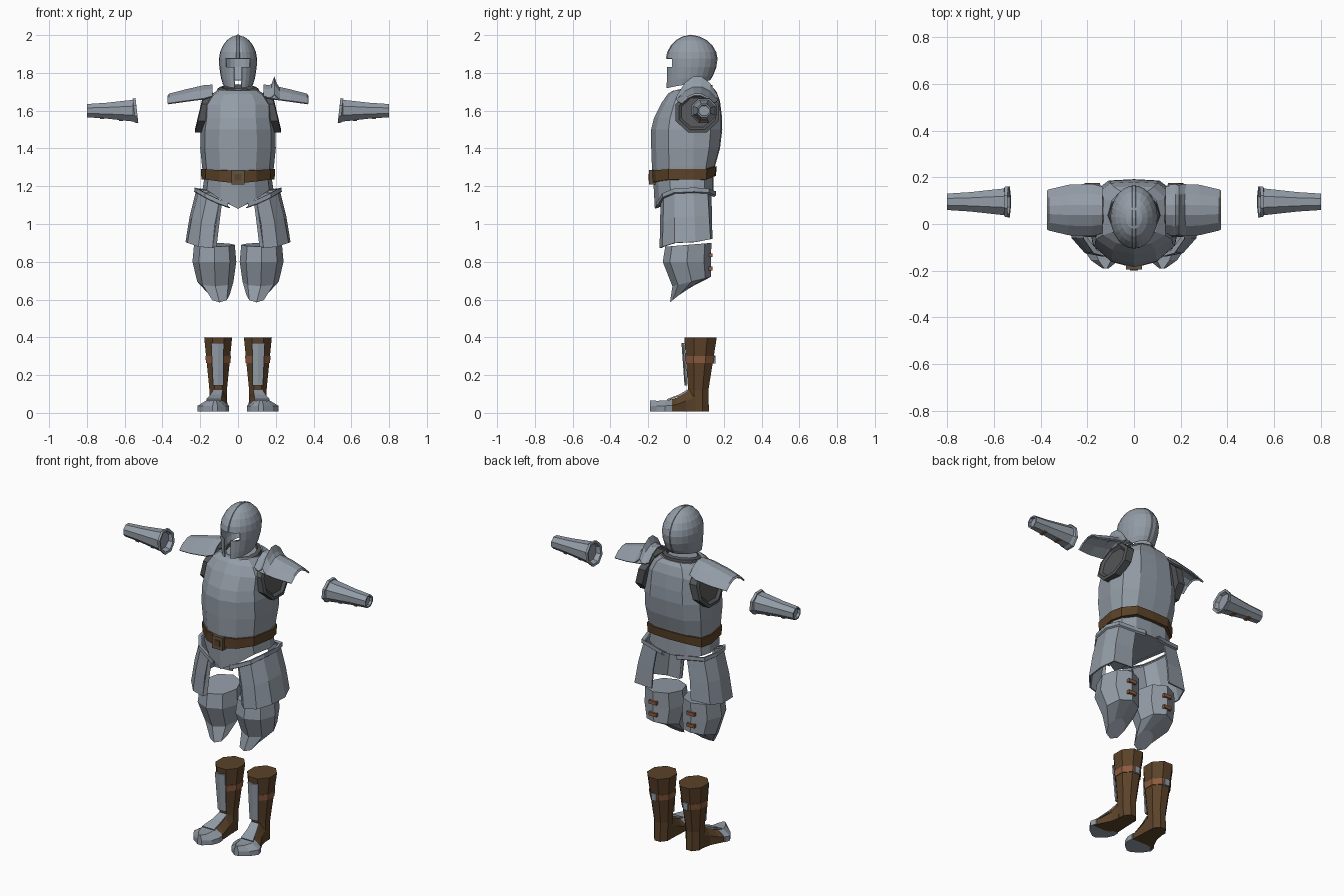
import bpy, bmesh, math
from mathutils import Vector

if "Cube" in bpy.data.objects:
    bpy.data.objects.remove(bpy.data.objects["Cube"])


def material(name, rgb):
    m = bpy.data.materials.new(name)
    m.diffuse_color = (*rgb, 1)
    m.use_nodes = True
    m.node_tree.nodes["Principled BSDF"].inputs["Base Color"].default_value = m.diffuse_color
    return m


STEEL = material("steel", (0.29, 0.33, 0.38))
DARK = material("dark_lining", (0.085, 0.088, 0.092))
LEATHER = material("brown_leather", (0.105, 0.055, 0.022))
STRAP = material("copper_strap", (0.26, 0.105, 0.05))
BUCKLE = material("bronze_buckle", (0.12, 0.085, 0.055))


def finish(name, bm, mat, mirror=False, thick=0):
    bmesh.ops.recalc_face_normals(bm, faces=bm.faces)
    me = bpy.data.meshes.new(name)
    bm.to_mesh(me)
    bm.free()
    me.materials.append(mat)
    ob = bpy.data.objects.new(name, me)
    bpy.context.collection.objects.link(ob)
    if thick:
        s = ob.modifiers.new("thickness", 'SOLIDIFY')
        s.thickness = thick
    if mirror:
        ob.modifiers.new("mirror", 'MIRROR').use_mirror_merge = False
    return ob


def loft(name, rings, mat, closed=True, caps=(True, True), mirror=False, thick=0, skip=None):
    """Join rows of points with faces; skip(i, j) leaves openings."""
    bm = bmesh.new()
    vs = [[bm.verts.new(p) for p in r] for r in rings]
    n = len(rings[0])
    for i in range(len(rings) - 1):
        for j in range(n if closed else n - 1):
            if skip and skip(i, j):
                continue
            k = (j + 1) % n
            bm.faces.new((vs[i][j], vs[i][k], vs[i + 1][k], vs[i + 1][j]))
    if closed and caps[0]:
        bm.faces.new(vs[0][::-1])
    if closed and caps[1]:
        bm.faces.new(vs[-1])
    return finish(name, bm, mat, mirror, thick)


def box(name, x, y, z, mat, mirror=False):
    rings = [[(x[0], y[0], h), (x[1], y[0], h), (x[1], y[1], h), (x[0], y[1], h)] for h in z]
    return loft(name, rings, mat, mirror=mirror)


def oval(cx, cy, rx, ry, zf, zb, n=8, angles=None):
    """Horizontal ring starting at the front, height running from zf to zb."""
    angles = angles or [2 * math.pi * i / n for i in range(n)]
    return [(cx + rx * math.sin(a), cy - ry * math.cos(a),
             zf + (zb - zf) * (1 - math.cos(a)) / 2) for a in angles]


# Helmet: domed shell with a T-shaped face opening
half = [13, 27, 40, 57, 74, 90, 107, 123, 139, 155, 170]
angles = [math.radians(a) for a in half] + [math.radians(360 - a) for a in reversed(half)]
rows = [(1.72, 1.76, .080, .010, .115), (1.76, 1.785, .090, .018, .123), (1.83, 1.83, .099, .027, .132),
        (1.875, 1.875, .101, .030, .135), (1.91, 1.91, .095, .030, .128), (1.945, 1.945, .080, .030, .108),
        (1.972, 1.972, .059, .028, .080), (1.99, 1.99, .035, .026, .046), (1.997, 1.997, .012, .025, .016)]
count = len(angles)


def face_opening(i, j):
    stem = j == count - 1
    bar = j < 2 or j >= count - 3
    return (i < 2 and stem) or (i == 2 and bar)


loft("helmet", [oval(0, cy, rx, ry, zf, zb, angles=angles) for zf, zb, rx, cy, ry in rows],
     STEEL, caps=(False, True), thick=0.006, skip=face_opening)

# Raised crest running over the helmet from brow to nape
path = [(cy - ry, zf) for zf, zb, rx, cy, ry in rows[3:]] + [(.025, 2.0)]
path += [(cy + ry, zb) for zf, zb, rx, cy, ry in reversed(rows)]
mid = Vector((.03, 1.86))
crest = []
for y, z in path:
    d = (Vector((y, z)) - mid).normalized()
    a, b = Vector((y, z)) - d * .006, Vector((y, z)) + d * .002
    crest.append([(-.011, *a), (-.006, *b), (.006, *b), (.011, *a)])
loft("helmet_crest", crest, STEEL)


# Breastplate with a pointed centre ridge and a V-shaped lower edge
def torso_ring(zf, zs, zb, w, yf, yb, grow=0):
    w, yf, yb = w + grow, yf - grow, yb + grow
    side = [(0, yf, zf), (.5 * w, yf * .86, zf * .5 + zs * .5), (.88 * w, yf * .5, zs),
            (w, .04, zs), (.92 * w, yb * .68, zs), (.55 * w, yb * .97, zb), (0, yb, zb)]
    return side + [(-x, y, z) for x, y, z in side[-2:0:-1]]


loft("breastplate", [torso_ring(*r) for r in [
    (1.08, 1.18, 1.16, .188, -.165, .145), (1.21, 1.235, 1.25, .180, -.172, .145),
    (1.29, 1.30, 1.31, .190, -.180, .155), (1.40, 1.40, 1.40, .200, -.184, .180),
    (1.50, 1.50, 1.50, .198, -.185, .192), (1.56, 1.56, 1.57, .188, -.170, .190),
    (1.64, 1.63, 1.65, .185, -.130, .180), (1.69, 1.68, 1.70, .150, -.095, .162),
    (1.705, 1.71, 1.72, .105, -.070, .145)]], STEEL)

# Collar
loft("collar", [oval(0, .035, .120, .110, 1.675, 1.70, 12), oval(0, .035, .108, .105, 1.70, 1.735, 12),
                oval(0, .035, .088, .085, 1.71, 1.74, 12), oval(0, .035, .080, .080, 1.68, 1.70, 12)],
     DARK)


# Armholes: flared rims with a sunken centre
def armhole_ring(r, dx):
    pts = []
    for i in range(8):
        a = math.pi * (i + .5) / 4
        z = 1.59 + r * .92 * math.sin(a)
        pts.append((.185 + .24 * (1.68 - z) + dx, .06 + r * math.cos(a), z))
    return pts


loft("armhole", [armhole_ring(.125, -.05), armhole_ring(.125, -.005), armhole_ring(.105, 0),
                 armhole_ring(.09, -.012)], DARK, mirror=True)

# Belt, buckle
belt = [(1.215, 1.235, 1.255, .186, -.176, .150), (1.28, 1.29, 1.305, .188, -.180, .155)]
loft("belt", [torso_ring(*r, grow=.008) for r in belt], LEATHER)
box("belt_buckle", (-.035, .035), (-.195, -.16), (1.21, 1.285), BUCKLE)
box("buckle_plate", (-.018, .018), (-.199, -.17), (1.23, 1.265), LEATHER)


# Pauldrons: arched sheets sloping outward
def arch(x, top, drop, w, cy=.06):
    return [(x, cy + w * t, top - drop * h)
            for t, h in ((-1, 1), (-.62, .35), (-.2, 0), (.2, 0), (.62, .35), (1, 1))]


loft("pauldron", [arch(.135, 1.738, .06, .10), arch(.18, 1.735, .07, .112),
                  arch(.28, 1.712, .06, .108), arch(.365, 1.69, .05, .088), arch(.372, 1.68, .042, .084)],
     STEEL, closed=False, mirror=True, thick=.008)
loft("pauldron_guard", [arch(.222, 1.72, .06, .112), arch(.205, 1.745, .07, .11),
                        arch(.192, 1.782, .095, .105), arch(.178, 1.742, .07, .11), arch(.150, 1.728, .06, .108)],
     STEEL, closed=False, thick=.006)


# Vambraces: tapered eight-sided sleeves with a flared cuff
def sleeve(x, r, lean=0):
    return [(x + lean * math.sin(a), .095 + r * math.cos(a), 1.6 + r * math.sin(a))
            for a in (math.pi * (i + .5) / 4 for i in range(8))]


loft("vambrace", [sleeve(.56, .05), sleeve(.538, .058, .008), sleeve(.535, .072, .008), sleeve(.55, .07, .008),
                  sleeve(.556, .062), sleeve(.70, .045), sleeve(.80, .038), sleeve(.80, .03),
                  sleeve(.785, .028)], STEEL, mirror=True)
for x in (.61, .71):
    box("vambrace_strap", (x, x + .02), (.075, .115), (1.546 + (x - .61) * .1, 1.57), STRAP, True)

# Tassets: flared plates wrapped around the outside of each hip
top = [(.10, -.135, 1.115), (.165, -.118, 1.145), (.208, -.06, 1.17), (.222, .04, 1.175),
       (.20, .115, 1.17), (.10, .135, 1.16)]
bottom = [(.135, -.14, .872), (.21, -.125, .88), (.268, -.06, .90), (.278, .05, .905),
          (.25, .13, .92), (.13, .14, .92)]
middle = [tuple((a + b) / 2 + o for a, b, o in zip(p, q, (.006, 0, 0))) for p, q in zip(top, bottom)]
loft("tasset", [top, middle, bottom], STEEL, closed=False, mirror=True, thick=.008)
loft("tasset_inner_flange", [[(.10, -.135, 1.115), (.135, -.14, .872)],
                             [(.086, -.125, 1.105), (.113, -.128, .885)]],
     STEEL, closed=False, mirror=True, thick=.006)
rim = [(.045, -.150, 1.095)] + top + [(.04, .15, 1.155)]
loft("tasset_rim", [[(x * 1.0 + dx, y * s, z + dz) for x, y, z in rim]
                    for dx, s, dz in ((-.008, .96, .012), (.008, 1.06, .018), (.010, 1.06, -.004), (0, .99, -.012))],
     STEEL, closed=False, mirror=True, thick=.006)

# Knee guards with straps behind
loft("knee_guard", [oval(.125, .012, .108, .122, .88, .90), oval(.125, .005, .116, .128, .80, .80),
                    oval(.12, .03, .096, .102, .67, .72), oval(.098, -.035, .054, .05, .585, .665)],
     STEEL, mirror=True)
for z in (.755, .825):
    box("knee_strap", (.10, .15), (.11, .139), (z, z + .02), STRAP, True)


# Boots: shaft, strap, foot, toe cap and shin plate
def shaft(z, grow=0):
    t = max(0, (z - .12) / .28)
    rx, ry = (.05 + .03 * t, .058 + .035 * t) if z > .1 else (.048, .061)
    return oval(.105, .065 + .012 * t, rx + grow, ry + grow, z, z, 8,
                [math.pi * (i + .5) / 4 for i in range(8)])


loft("boot_shaft", [shaft(z) for z in (.008, .12, .26, .40)], LEATHER, mirror=True)
loft("boot_strap", [shaft(.265, .004), shaft(.30, .004)], STRAP, mirror=True)
box("boot_strap_buckle", (.09, .12), (.13, .155), (.262, .303), STEEL, True)


def foot(y, x0, x1, h, grow=0):
    c, w = (x0 + x1) / 2, (x1 - x0) / 2 + grow
    return [(c - w, y, .008), (c + w, y, .008), (c + w, y, h * .55 + grow),
            (c + w * .45, y, h + grow), (c - w * .45, y, h + grow), (c - w, y, h * .55 + grow)]


loft("boot_foot", [foot(.05, .06, .15, .15), foot(0, .058, .16, .115), foot(-.05, .055, .185, .08),
                   foot(-.10, .055, .21, .065)], LEATHER, mirror=True)
loft("toe_cap", [foot(-.075, .053, .20, .066, .004), foot(-.11, .050, .212, .062, .003),
                 foot(-.155, .065, .185, .064), foot(-.19, .108, .135, .066)], STEEL, mirror=True)
loft("instep_plate", [[(.08, .012, .125), (.13, .012, .125)], [(.085, -.035, .098), (.145, -.035, .098)],
                      [(.088, -.10, .073), (.168, -.10, .073)]], STEEL, closed=False, mirror=True, thick=.008)
loft("shin_plate", [[(.078, -.002, .145), (.105, -.008, .145), (.132, -.002, .145)],
                    [(.075, -.016, .37), (.107, -.024, .37), (.142, -.016, .37)]],
     STEEL, closed=False, mirror=True, thick=.009)
